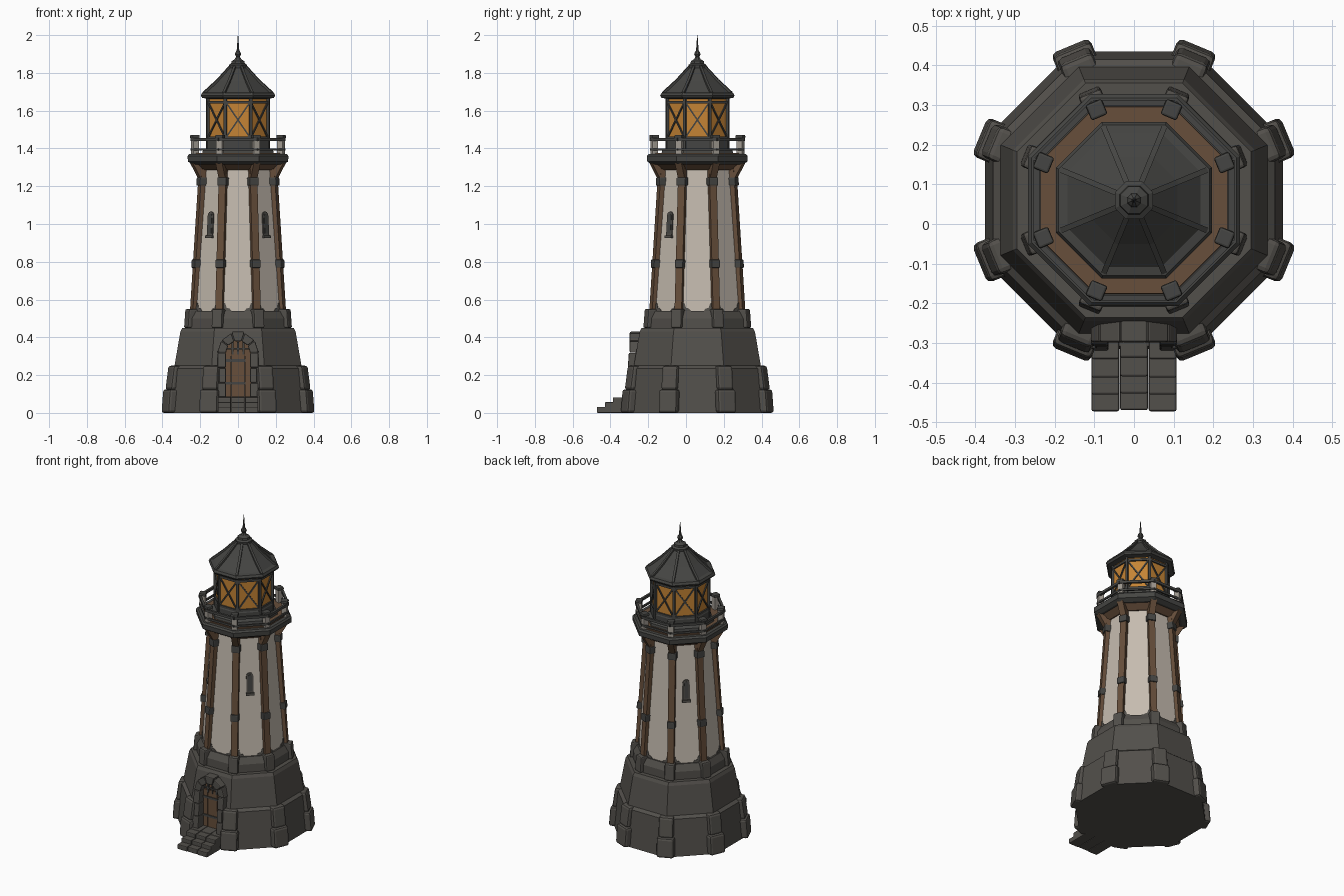
import bpy, bmesh
from math import sin, cos, pi, radians
from mathutils import Vector

cube = bpy.data.objects.get("Cube")
if cube:
    bpy.data.objects.remove(cube, do_unlink=True)

CY = 0.06                      # tower axis offset from the steps
CORNERS = [radians(22.5 + 45 * k) for k in range(8)]
SIDES = [radians(45 * k) for k in range(8)]
FRONT = radians(-90)
UP = Vector((0, 0, 1))


def material(name, rgb, rough=0.8):
    m = bpy.data.materials.new(name)
    m.use_nodes = True
    m.diffuse_color = (*rgb, 1)
    bsdf = m.node_tree.nodes["Principled BSDF"]
    bsdf.inputs["Base Color"].default_value = (*rgb, 1)
    bsdf.inputs["Roughness"].default_value = rough
    return m


STONE = material("dark stone", (0.085, 0.079, 0.070))
PLASTER = material("pale plaster", (0.56, 0.50, 0.43))
WOOD = material("brown timber", (0.135, 0.077, 0.043))
IRON = material("dark iron", (0.060, 0.060, 0.056))
AMBER = material("amber glass", (0.56, 0.23, 0.035))
PALE = material("weathered post", (0.36, 0.33, 0.29))


def radial(a):
    return Vector((cos(a), sin(a), 0))


def tangent(a):
    return Vector((-sin(a), cos(a), 0))


def finish(name, bm, mat, bevel=0.0):
    bmesh.ops.recalc_face_normals(bm, faces=bm.faces)
    mesh = bpy.data.meshes.new(name)
    bm.to_mesh(mesh)
    bm.free()
    mesh.materials.append(mat)
    ob = bpy.data.objects.new(name, mesh)
    ob.location.y = CY
    bpy.context.collection.objects.link(ob)
    if bevel:
        mod = ob.modifiers.new("soft edges", "BEVEL")
        mod.width, mod.segments = bevel, 2
        mod.limit_method, mod.angle_limit = "ANGLE", radians(40)
    return ob


def skin(bm, rings):
    """Join equal rings of points into a capped solid."""
    loops = [[bm.verts.new(p) for p in ring] for ring in rings]
    n = len(loops[0])
    for lo, hi in zip(loops, loops[1:]):
        for i in range(n):
            j = (i + 1) % n
            bm.faces.new((lo[i], lo[j], hi[j], hi[i]))
    bm.faces.new(loops[0][::-1])
    bm.faces.new(loops[-1])


def tower(name, profile, mat, bevel=0.0):
    """Octagonal solid from (half width, height) pairs."""
    bm = bmesh.new()
    skin(bm, [[radial(a) * (w / cos(pi / 8)) + UP * z for a in CORNERS] for w, z in profile])
    return finish(name, bm, mat, bevel)


def bar(bm, p, q, u, v):
    """Four-sided bar from p to q with half-extent vectors u and v."""
    skin(bm, [[c + u + v, c - u + v, c - u - v, c + u - v] for c in (p, q)])


def corner_bars(name, r0, z0, r1, z1, width, depth, mat, bevel=0.0):
    bm = bmesh.new()
    for a in CORNERS:
        bar(bm, radial(a) * r0 + UP * z0, radial(a) * r1 + UP * z1,
            radial(a) * depth / 2, tangent(a) * width / 2)
    return finish(name, bm, mat, bevel)


def ring_bars(name, r, z, width, height, mat):
    bm = bmesh.new()
    for a in SIDES:
        p, q = (radial(a + s * pi / 8) * r + UP * z for s in (-1, 1))
        bar(bm, p, q, radial(a) * width / 2, UP * height / 2)
    return finish(name, bm, mat)


def plate(bm, pts, a, wall, outer, inner=-0.01):
    """Extruded outline of (sideways, height) points on one side of the tower."""
    skin(bm, [[radial(a) * (wall(z) + d) + tangent(a) * t + UP * z for t, z in pts]
              for d in (inner, outer)])


def rect(x0, x1, z0, z1):
    return [(x0, z0), (x1, z0), (x1, z1), (x0, z1)]


def arch(r, z0, spring, steps=6):
    curve = [(r * cos(pi * i / steps), spring + r * sin(pi * i / steps)) for i in range(steps + 1)]
    return [(-r, z0), (r, z0)] + curve


def shaft_wall(z):
    return 0.235 - (z - 0.54) * 0.07


def post_r(z):
    return 0.25 - (z - 0.54) * 0.068


# Stone base with a doorway cut into its front
base = tower("stone_base", [(0.375, 0), (0.355, 0.235), (0.336, 0.25), (0.305, 0.43), (0.295, 0.45)], STONE)
bm = bmesh.new()
plate(bm, arch(0.07, 0.083, 0.315), FRONT, lambda z: 0.31, 0.2, 0.0)
cutter = finish("doorway_cutter", bm, STONE)
cutter.hide_render = True
cut = base.modifiers.new("doorway", "BOOLEAN")
cut.object, cut.operation, cut.solver = cutter, "DIFFERENCE", "EXACT"
bpy.context.view_layer.update()
bpy.context.view_layer.objects.active = base
bpy.ops.object.modifier_apply(modifier=cut.name)
bpy.data.objects.remove(cutter, do_unlink=True)

corner_bars("lower_buttress_stones", 0.372, 0, 0.362, 0.125, 0.105, 0.1, STONE, 0.014)
corner_bars("upper_buttress_stones", 0.353, 0.122, 0.335, 0.25, 0.09, 0.1, STONE, 0.014)
tower("stone_collar", [(0.268, 0.44), (0.266, 0.5), (0.245, 0.54)], STONE)
corner_bars("post_foot_stones", 0.27, 0.45, 0.262, 0.55, 0.06, 0.06, STONE, 0.008)

# Plastered shaft with worn stone patches along its foot
tower("plaster_shaft", [(shaft_wall(z), z) for z in (0.5, 1.32)], PLASTER)
bm = bmesh.new()
for a in SIDES:
    for s in (-1, 1):
        edge = [(0.03, 0.535), (0.045, 0.553), (0.06, 0.556), (0.068, 0.58), (0.08, 0.586), (0.092, 0.605)]
        plate(bm, [(s * t, z) for t, z in edge] + [(s * 0.095, 0.53)], a, shaft_wall, 0.003)
finish("worn_stone_patches", bm, STONE)

# Timber frame, iron straps and gallery brackets
corner_bars("timber_posts", post_r(0.52), 0.52, post_r(1.29), 1.29, 0.04, 0.034, WOOD)
for label, z, size in (("middle", 0.79, 0.048), ("upper", 1.225, 0.052)):
    corner_bars(label + "_straps", post_r(z) + 0.001, z - 0.022, post_r(z) - 0.001, z + 0.022,
                size, 0.05, IRON, 0.005)
corner_bars("gallery_brackets", post_r(1.24), 1.24, 0.25, 1.325, 0.038, 0.036, WOOD)

# Slit windows
surround, pane, sills = bmesh.new(), bmesh.new(), bmesh.new()
for a in (SIDES[3], SIDES[5], SIDES[7]):
    plate(surround, arch(0.021, 0.935, 1.045), a, shaft_wall, 0.006)
    plate(pane, arch(0.012, 0.95, 1.042), a, shaft_wall, 0.008)
    plate(sills, rect(-0.025, 0.025, 0.925, 0.94), a, shaft_wall, 0.014)
finish("window_surrounds", surround, STONE)
finish("window_panes", pane, IRON)
finish("window_sills", sills, STONE)

# Door with planks, straps and a barred opening


def door_plane(z):
    return 0.318


bm = bmesh.new()
for i in range(4):
    x = -0.07 + i * 0.035
    plate(bm, rect(x + 0.001, x + 0.034, 0.08, 0.325), FRONT, door_plane, 0.004)
plate(bm, arch(0.07, 0.3, 0.315), FRONT, door_plane, 0.0)
finish("door_planks", bm, WOOD)
bm = bmesh.new()
for z in (0.15, 0.27):
    plate(bm, rect(-0.068, 0.04, z, z + 0.014), FRONT, door_plane, 0.009)
for x in (-0.03, 0, 0.03):
    plate(bm, rect(x - 0.005, x + 0.005, 0.31, 0.375), FRONT, door_plane, 0.009)
plate(bm, rect(-0.06, 0.06, 0.335, 0.343), FRONT, door_plane, 0.009)
finish("door_ironwork", bm, IRON)

# Door surround: stacked jambs and arch stones
bm = bmesh.new()
for s in (-1, 1):
    for i in range(4):
        z, out = i * 0.08, 0.108 if i % 2 else 0.1
        plate(bm, rect(s * 0.064, s * out, z, z + 0.078), FRONT, lambda h: 0.385 - h * 0.07, 0, -0.08)
for i in range(5):
    a0, a1 = (pi * (i + e) / 5 for e in (0.02, 0.98))
    r = 0.117 if i == 2 else 0.11
    pts = [(k * cos(a), 0.318 + k * sin(a)) for k, a in ((0.064, a0), (r, a0), (r, a1), (0.064, a1))]
    plate(bm, pts, FRONT, lambda z: 0.358, 0, -0.07)
finish("door_surround_stones", bm, STONE, 0.006)

# Entrance steps, three stones wide
bm = bmesh.new()
for i, (y, top) in enumerate(((0.532, 0.032), (0.49, 0.057), (0.447, 0.082), (0.40, 0.086))):
    for j in range(3):
        x = -0.108 + j * 0.072
        plate(bm, rect(x + 0.001, x + 0.071, 0, top), FRONT,
              lambda z: y - 0.003 * (j == 1), 0, 0.315 - y)
finish("entrance_steps", bm, STONE, 0.005)

# Gallery deck and railing
tower("gallery_cove", [(0.19, 1.285), (0.235, 1.322)], WOOD)
tower("gallery_deck", [(0.24, 1.315), (0.265, 1.33), (0.267, 1.36), (0.258, 1.37)], IRON)
tower("gallery_floorboards", [(0.238, 1.36), (0.235, 1.375)], WOOD)
corner_bars("railing_posts", 0.247, 1.365, 0.247, 1.455, 0.036, 0.034, PALE, 0.004)
corner_bars("railing_post_caps", 0.247, 1.453, 0.247, 1.472, 0.044, 0.042, IRON, 0.006)
ring_bars("top_rail", 0.266, 1.447, 0.014, 0.016, IRON)
ring_bars("lower_rail", 0.266, 1.395, 0.01, 0.012, IRON)

# Lantern room
tower("lantern_plinth", [(0.19, 1.37), (0.186, 1.39), (0.166, 1.4), (0.166, 1.44), (0.16, 1.45)], IRON)
tower("lantern_glass", [(0.157, 1.44), (0.157, 1.67)], AMBER)
corner_bars("lantern_posts", 0.173, 1.4, 0.173, 1.675, 0.015, 0.015, IRON)
for label, z in (("lower", 1.455), ("upper", 1.645)):
    ring_bars(label + "_glazing_bar", 0.173, z, 0.012, 0.014, IRON)
bm = bmesh.new()
for a in SIDES:
    for s in (-1, 1):
        p, q = (radial(a) * 0.16 + tangent(a) * s * e * 0.062 + UP * z for e, z in ((-1, 1.46), (1, 1.642)))
        across = (q - p).normalized().cross(radial(a))
        bar(bm, p, q, radial(a) * 0.004, across * 0.004)
finish("cross_braces", bm, IRON)

# Roof with raised ribs and a rolled eave
tower("roof", [(0.155, 1.662), (0.19, 1.668), (0.197, 1.68), (0.19, 1.694), (0.168, 1.698),
               (0.11, 1.755), (0.042, 1.832)], IRON)
bm = bmesh.new()
for a in CORNERS:
    path = [radial(a) * r + UP * z for r, z in ((0.2, 1.69), (0.119, 1.759), (0.043, 1.836))]
    for p, q in zip(path, path[1:]):
        bar(bm, p, q, UP * 0.008, tangent(a) * 0.007)
finish("roof_ribs", bm, IRON)

# Finial
tower("finial", [(0.046, 1.825), (0.048, 1.842), (0.036, 1.85), (0.034, 1.862), (0.018, 1.872),
                 (0.01, 1.885), (0.017, 1.898), (0.014, 1.908), (0.007, 1.918), (0.001, 2.0)], IRON)
